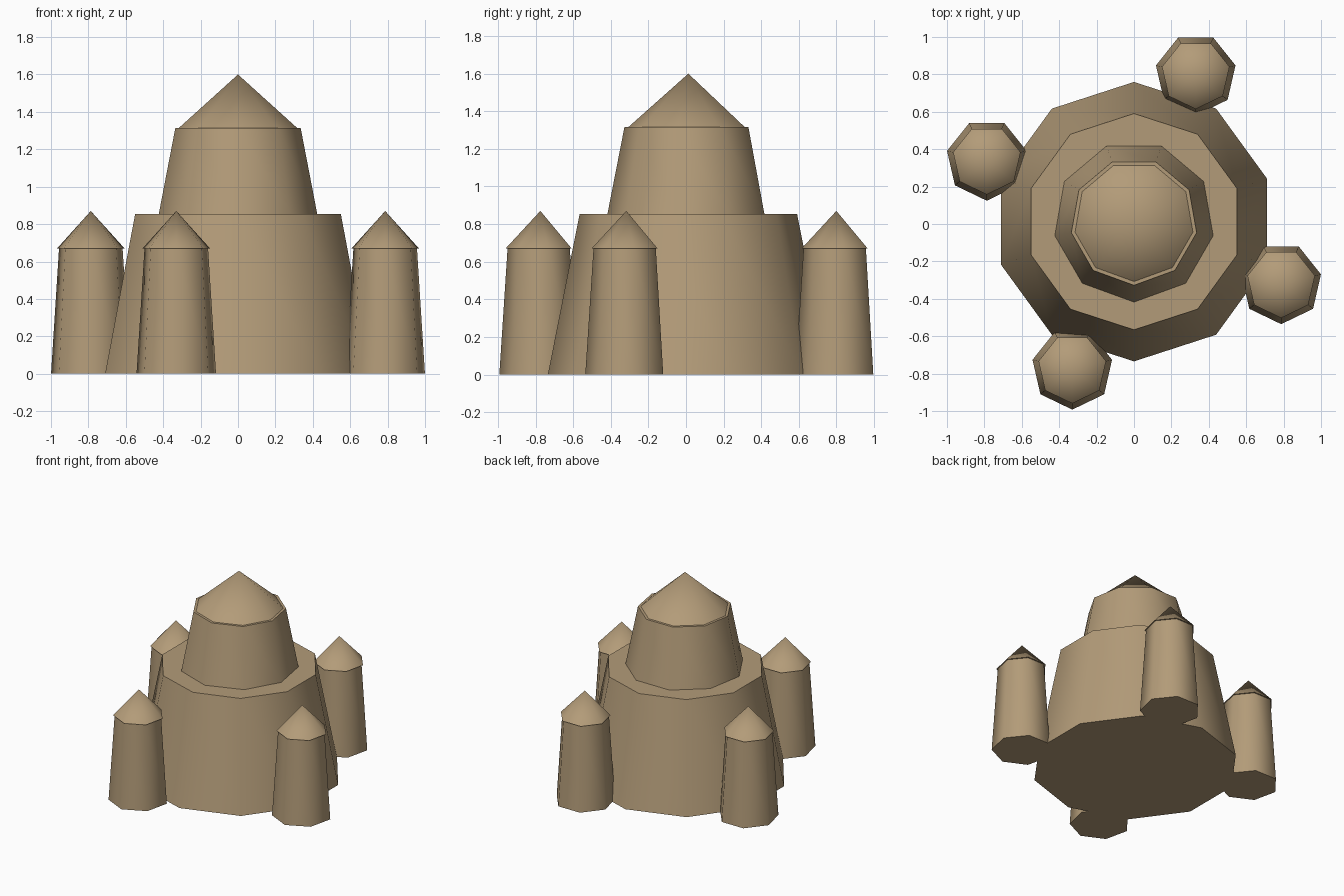
import bpy
import math

if "Cube" in bpy.data.objects:
    bpy.data.objects.remove(bpy.data.objects["Cube"])

CY = 0.0125  # common axis of the castle

sand = bpy.data.materials.new("sand")
sand.diffuse_color = (0.45, 0.33, 0.19, 1.0)
sand.use_nodes = True
sand.node_tree.nodes["Principled BSDF"].inputs["Base Color"].default_value = sand.diffuse_color


def frustum(name, sides, r_bottom, r_top, z0, z1, x=0.0, y=CY):
    """Tapered prism with a corner pointing to the front (-y)."""
    bpy.ops.mesh.primitive_cone_add(
        vertices=sides, radius1=r_bottom, radius2=r_top, depth=z1 - z0,
        location=(x, y, (z0 + z1) / 2), rotation=(0, 0, math.pi))
    obj = bpy.context.object
    obj.name = name
    obj.data.materials.append(sand)
    bpy.ops.object.shade_smooth_by_angle(angle=math.radians(60))
    return obj


# Central keep: wide base, narrower upper tier, pointed roof
frustum("keep_base", 10, 0.747, 0.578, 0.0, 0.855)
frustum("keep_upper", 9, 0.43, 0.34, 0.855, 1.315)
frustum("keep_roof", 9, 0.32, 0.0, 1.315, 1.6)

# Four corner towers, spaced by quarter turns around the keep
tx, ty = 0.33, 0.787
for i in range(4):
    frustum(f"tower_{i + 1}", 7, 0.218, 0.174, 0.0, 0.675, tx, CY + ty)
    frustum(f"tower_roof_{i + 1}", 7, 0.185, 0.0, 0.67, 0.87, tx, CY + ty)
    tx, ty = -ty, tx
